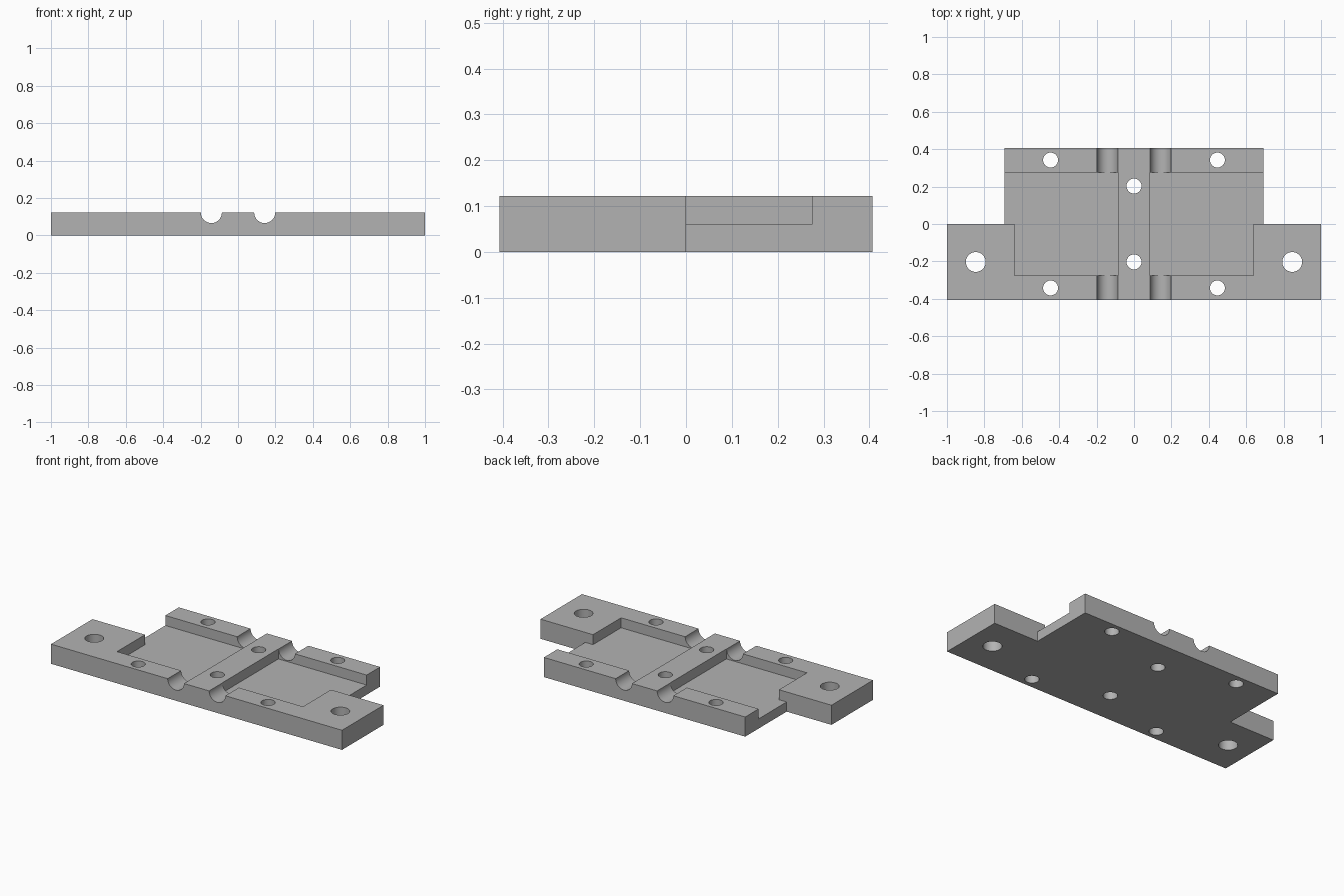
import bpy
import bmesh
import math
from mathutils import Matrix

old = bpy.data.objects.get("Cube")
if old:
    bpy.data.objects.remove(old, do_unlink=True)

HALF_DEPTH, TOP, FLOOR = 0.407, 0.122, 0.06
NECK, POCKET_X, POCKET_Y, RAIL = 0.692, 0.639, 0.275, 0.085

grey = bpy.data.materials.new("plain grey")
grey.use_nodes = True
colour = (0.45, 0.45, 0.45, 1)
grey.diffuse_color = colour
grey.node_tree.nodes["Principled BSDF"].inputs["Base Color"].default_value = colour


def add_object(name, bm):
    bmesh.ops.recalc_face_normals(bm, faces=bm.faces)
    mesh = bpy.data.meshes.new(name)
    bm.to_mesh(mesh)
    bm.free()
    mesh.materials.append(grey)
    obj = bpy.data.objects.new(name, mesh)
    bpy.context.collection.objects.link(obj)
    return obj


def prism(name, outline, low, high):
    bm = bmesh.new()
    face = bm.faces.new([bm.verts.new((x, y, low)) for x, y in outline])
    result = bmesh.ops.extrude_face_region(bm, geom=[face])
    verts = [v for v in result["geom"] if isinstance(v, bmesh.types.BMVert)]
    bmesh.ops.translate(bm, verts=verts, vec=(0, 0, high - low))
    return add_object(name, bm)


def cylinder(name, centre, radius, length, along_y=False):
    bm = bmesh.new()
    turn = Matrix.Rotation(math.pi / 2, 4, "X") if along_y else Matrix()
    bmesh.ops.create_cone(bm, cap_ends=True, segments=48, radius1=radius,
                          radius2=radius, depth=length,
                          matrix=Matrix.Translation(centre) @ turn)
    return add_object(name, bm)


def cut(target, cutter):
    mod = target.modifiers.new(cutter.name, "BOOLEAN")
    mod.operation = "DIFFERENCE"
    mod.solver = "EXACT"
    mod.object = cutter
    bpy.context.view_layer.objects.active = target
    bpy.ops.object.modifier_apply(modifier=mod.name)
    bpy.data.objects.remove(cutter, do_unlink=True)


# Base plate: wide front half with ears, narrower back half
half = [(1, -HALF_DEPTH), (1, 0), (NECK, 0), (NECK, HALF_DEPTH)]
plate = prism("mounting_plate", half + [(-x, y) for x, y in reversed(half)], 0, TOP)

for side in (-1, 1):
    # Stepped pocket, open at the side behind the ear
    pocket = [(RAIL, -POCKET_Y), (POCKET_X, -POCKET_Y), (POCKET_X, 0), (NECK, 0),
              (0.75, 0.05), (0.75, POCKET_Y), (RAIL, POCKET_Y)]
    cut(plate, prism("pocket_cutter", [(side * x, y) for x, y in pocket], FLOOR, 0.2))
    # Half-round channels through the front and back lips
    for end in (-1, 1):
        cut(plate, cylinder("channel_cutter", (side * 0.1425, end * 0.36, TOP),
                            0.056, 0.2, along_y=True))
        # Small screw holes in the lips
        cut(plate, cylinder("hole_cutter", (side * 0.446, end * 0.342, 0.06), 0.04, 0.4))
    # Large mounting hole in the ear
    cut(plate, cylinder("ear_hole_cutter", (side * 0.846, -0.203, 0.06), 0.053, 0.4))
    # Screw hole in the centre rail
    cut(plate, cylinder("rail_hole_cutter", (0, side * 0.203, 0.06), 0.04, 0.4))

bpy.ops.object.select_all(action="DESELECT")
plate.select_set(True)
bpy.context.view_layer.objects.active = plate
bpy.ops.object.shade_smooth_by_angle(angle=math.radians(30))
